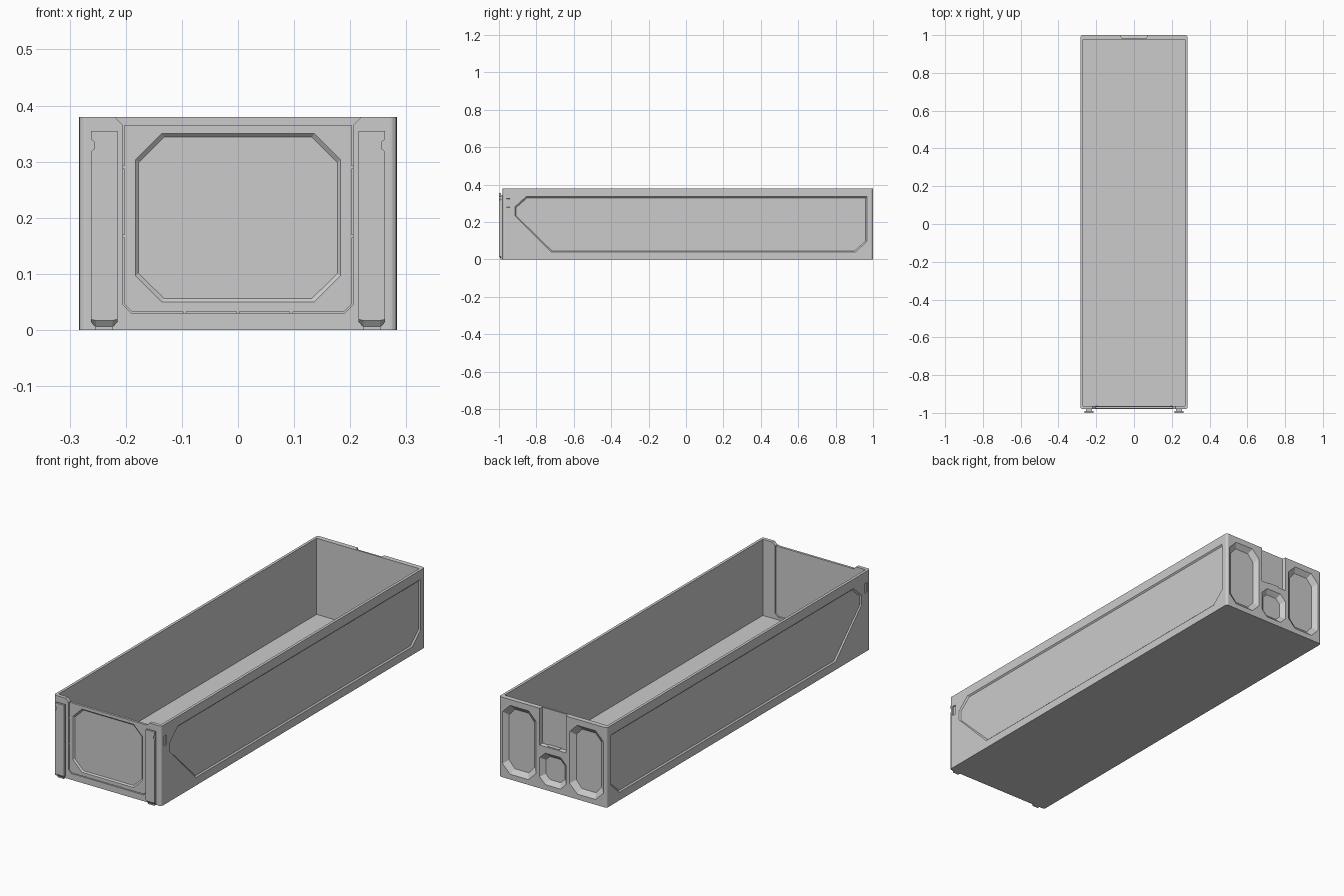
import bpy, bmesh, math

if "Cube" in bpy.data.objects:
    bpy.data.objects.remove(bpy.data.objects["Cube"])

W, YF, YB, H = 0.283, -0.98, 1.0, 0.38   # half width, front, back, height


def loft(name, rings, axis):
    """Solid through rings [(outline, depth), ...] stacked along an axis."""
    def place(p, d):
        return {'x': (d, p[0], p[1]), 'y': (p[0], d, p[1]), 'z': (p[0], p[1], d)}[axis]
    bm = bmesh.new()
    vs = [[bm.verts.new(place(p, d)) for p in pts] for pts, d in rings]
    n = len(vs[0])
    for a, b in zip(vs, vs[1:]):
        for i in range(n):
            bm.faces.new((a[i], a[(i + 1) % n], b[(i + 1) % n], b[i]))
    bm.faces.new(vs[0])
    bm.faces.new(vs[-1])
    bmesh.ops.recalc_face_normals(bm, faces=bm.faces)
    me = bpy.data.meshes.new(name)
    bm.to_mesh(me)
    bm.free()
    ob = bpy.data.objects.new(name, me)
    bpy.context.collection.objects.link(ob)
    return ob


def cut(target, cutter):
    cutter.hide_render = True
    m = target.modifiers.new("cut", 'BOOLEAN')
    m.operation, m.solver, m.object = 'DIFFERENCE', 'EXACT', cutter
    bpy.context.view_layer.objects.active = target
    bpy.ops.object.modifier_apply(modifier=m.name)
    bpy.data.objects.remove(cutter)


def shrink(pts, inset):
    out = []
    lo = [min(p[k] for p in pts) for k in (0, 1)]
    hi = [max(p[k] for p in pts) for k in (0, 1)]
    for p in pts:
        out.append(tuple((lo[k] + hi[k]) / 2 + (p[k] - (lo[k] + hi[k]) / 2)
                         * (1 - 2 * inset / (hi[k] - lo[k])) for k in (0, 1)))
    return out


def recess(target, pts, axis, surface, depth, inset):
    """Shallow pocket with sloping walls; negative depth cuts toward minus."""
    s = math.copysign(1, depth)
    cut(target, loft("cutter", [(pts, surface - 0.01 * s), (pts, surface),
                                (shrink(pts, inset), surface + depth)], axis))


def rect(x0, x1, y0, y1):
    return [(x0, y0), (x1, y0), (x1, y1), (x0, y1)]


def chamfered(x0, x1, y0, y1, c):
    return [(x0 + c, y0), (x1 - c, y0), (x1, y0 + c), (x1, y1 - c),
            (x1 - c, y1), (x0 + c, y1), (x0, y1 - c), (x0, y0 + c)]


def rounded(x0, x1, y0, y1, r, seg=4):
    pts = []
    for cx, cy, a0 in ((x1 - r, y1 - r, 0), (x0 + r, y1 - r, 90),
                       (x0 + r, y0 + r, 180), (x1 - r, y0 + r, 270)):
        for i in range(seg + 1):
            a = math.radians(a0 + 90 * i / seg)
            pts.append((cx + r * math.cos(a), cy + r * math.sin(a)))
    return pts


# Open bin body
body = loft("bin_body", [(rounded(-W, W, YF, YB, 0.012), 0),
                         (rounded(-W, W, YF, YB, 0.012), H)], 'z')
cut(body, loft("cutter", [(rect(-0.27, 0.27, -0.963, 0.976), 0.018),
                          (rect(-0.27, 0.27, -0.963, 0.976), 0.5)], 'z'))

# Side recesses and small clip slots
side = [(-0.915, 0.28), (-0.855, 0.335), (0.967, 0.335), (0.967, 0.095),
        (0.905, 0.038), (-0.72, 0.038), (-0.915, 0.235)]
for s in (-1, 1):
    recess(body, side, 'x', s * W, -s * 0.006, 0.006)
    recess(body, rect(-0.96, -0.941, 0.278, 0.325), 'x', s * W, -s * 0.005, 0.001)

# Back pockets, lower centre pocket and top grip notch
for s in (-1, 1):
    x0, x1 = sorted((s * 0.088, s * 0.265))
    recess(body, chamfered(x0, x1, 0.025, 0.352, 0.04), 'y', YB, -0.019, 0.022)
recess(body, chamfered(-0.07, 0.07, 0.025, 0.175, 0.03), 'y', YB, -0.019, 0.02)
recess(body, rect(-0.07, 0.07, 0.205, 0.41), 'y', YB, -0.016, 0.004)

# Front opening with flared top
opening = [(-0.19, 0.03), (0.19, 0.03), (0.205, 0.045), (0.205, 0.365),
           (0.225, 0.385), (-0.225, 0.385), (-0.205, 0.365), (-0.205, 0.045)]
cut(body, loft("cutter", [(opening, -1.0), (opening, -0.95)], 'y'))

# Front panel with octagonal recess
outline = [(-0.189, 0.033), (0.189, 0.033), (0.2025, 0.046), (0.2025, 0.365),
           (-0.2025, 0.365), (-0.2025, 0.046)]
panel = loft("front_panel", [(outline, -0.978), (outline, -0.967)], 'y')
recess(panel, chamfered(-0.183, 0.183, 0.05, 0.35, 0.047), 'y', -0.978, 0.006, 0.006)

# Seam tabs joining the panel to the body
for i, x in enumerate((-0.095, 0, 0.095)):
    loft(f"bottom_tab_{i}", [(rect(x - 0.003, x + 0.003, 0.028, 0.036), -0.977),
                             (rect(x - 0.003, x + 0.003, 0.028, 0.036), -0.968)], 'y')
for s in (-1, 1):
    for z in (0.167, 0.29):
        r = rect(s * 0.204 - 0.003, s * 0.204 + 0.003, z - 0.003, z + 0.003)
        loft("side_tab", [(r, -0.977), (r, -0.968)], 'y')

# Front connector rails: notched cap on a narrower neck
for s in (-1, 1):
    def rail(z0, zc):
        p = [(0.224, z0), (0.253, z0), (0.262, zc), (0.262, 0.318), (0.256, 0.323),
             (0.256, 0.335), (0.262, 0.34), (0.262, 0.355), (0.215, 0.355), (0.215, zc)]
        return [(s * x, z) for x, z in p]
    loft("rail_cap", [(rail(0.017, 0.019), -1.0), (rail(0.004, 0.015), -0.99)], 'y')
    neck = rect(s * 0.2385 - 0.016, s * 0.2385 + 0.016, 0.0, 0.345)
    loft("rail_neck", [(neck, -0.992), (neck, -0.975)], 'y')

# Catch ledge under the grip notch
loft("catch_ledge", [(rect(-0.035, 0.035, 0.2, 0.212), 0.98),
                     (rect(-0.03, 0.03, 0.203, 0.21), 0.999)], 'y')
